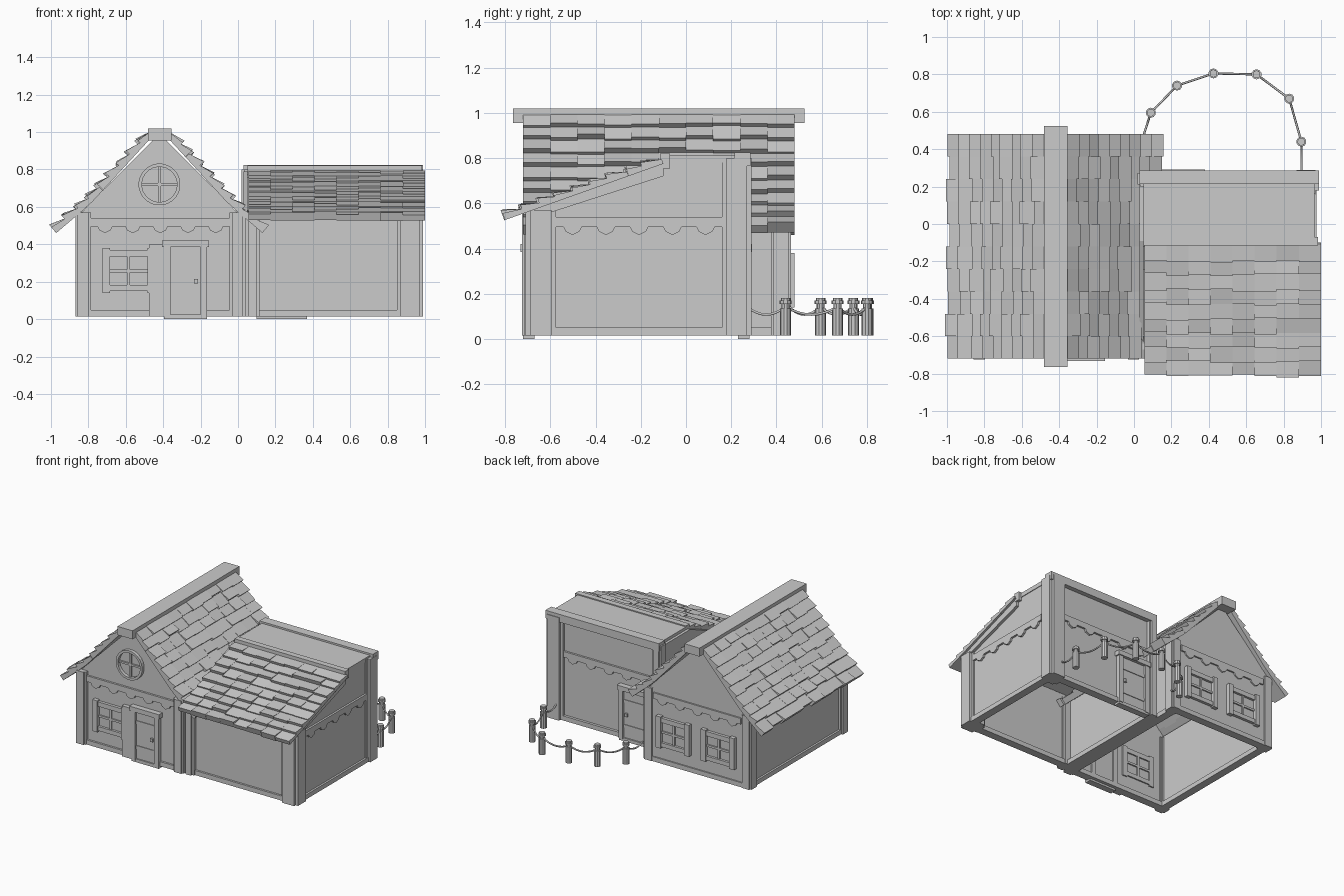
import bpy, bmesh, math, random
from mathutils import Vector

if "Cube" in bpy.data.objects:
    bpy.data.objects.remove(bpy.data.objects["Cube"])

random.seed(4)


# ---- helpers: parts are (verts, faces) pairs, joined into one named object ----
def prism(pts, axis, a, b):
    put = {'x': lambda p, t: (t, p[0], p[1]),
           'y': lambda p, t: (p[0], t, p[1]),
           'z': lambda p, t: (p[0], p[1], t)}[axis]
    n = len(pts)
    verts = [put(p, a) for p in pts] + [put(p, b) for p in pts]
    faces = [list(range(n)), list(range(n, 2 * n))]
    faces += [[i, (i + 1) % n, n + (i + 1) % n, n + i] for i in range(n)]
    return verts, faces


def box(x0, x1, y0, y1, z0, z1):
    return prism([(x0, y0), (x1, y0), (x1, y1), (x0, y1)], 'z', z0, z1)


def disc(cx, cy, r, n):
    return [(cx + r * math.cos(2 * math.pi * (i + .5) / n),
             cy + r * math.sin(2 * math.pi * (i + .5) / n)) for i in range(n)]


def build(name, parts):
    bm = bmesh.new()
    for verts, faces in parts:
        vs = [bm.verts.new(v) for v in verts]
        for f in faces:
            bm.faces.new([vs[i] for i in f])
    bmesh.ops.recalc_face_normals(bm, faces=bm.faces)
    me = bpy.data.meshes.new(name)
    bm.to_mesh(me)
    bm.free()
    ob = bpy.data.objects.new(name, me)
    bpy.context.collection.objects.link(ob)
    return ob


CX = -0.42                                            # ridge position of the main house
ROOF = [(0.03, 0.985), (0.37, 0.615), (0.54, 0.47)]   # underside, distance from ridge / z

# ---- walls (hollow, open below) ----
gable = [(CX - .42, .03), (CX + .42, .03), (CX + .42, .565), (CX + .36, .63),
         (CX, .99), (CX - .36, .63), (CX - .42, .565)]
build("main_front_wall", [prism(gable, 'y', -.69, -.66)])
build("main_back_wall", [prism(gable, 'y', .42, .45)])
build("main_side_walls", [box(-.84, -.81, -.68, .44, .03, .58),
                          box(-.03, 0, -.68, .44, .03, .58)])
side = [(-.66, .03), (.25, .03), (.25, .79), (-.09, .79), (-.66, .575)]
build("wing_right_wall", [prism(side, 'x', .93, .96)])
build("wing_left_gable", [prism([(-.66, .03), (.25, .03), (.25, .79), (-.09, .79), (-.66, .56)],
                                'x', .03, .05)])
build("wing_front_wall", [box(.03, .95, -.67, -.64, .03, .575)])
build("wing_back_wall", [box(.03, .95, .22, .25, .03, .79)])

# ---- ground beams ----
def ring(x0, x1, y0, y1, w):
    return [box(x0, x1, y0, y0 + w, .015, .05), box(x0, x1, y1 - w, y1, .015, .05),
            box(x0, x0 + w, y0, y1, .015, .05), box(x1 - w, x1, y0, y1, .015, .05)]

build("main_ground_beams", ring(-.855, .02, -.705, .46, .06))
build("wing_ground_beams", ring(.02, .975, -.685, .27, .06))


# ---- corner posts with stepped outer corner ----
def post(x0, x1, y0, y1, z, s):
    return [box(x0, x1, y0 + s, y1 - s, .015, z), box(x0 + s, x1 - s, y0, y1, .015, z)]

build("main_corner_posts", post(-.87, -.785, -.725, -.64, .57, .012)
      + post(-.045, .04, -.725, -.64, .57, .012)
      + post(-.87, -.785, .375, .465, .57, .012) + post(-.045, .04, .375, .465, .57, .012))
build("wing_corner_posts", post(.85, .99, -.71, -.575, .57, .02)
      + post(.85, .99, .16, .29, .8, .02)
      + post(.04, .115, -.71, -.62, .55, .015) + post(.02, .09, .2, .285, .8, .012))


# ---- scalloped trim boards ----
def scallops(a, b, n):
    pts = [(a, .54), (a, .495)]
    pitch = (b - a) / n
    for i in range(n):
        c = a + (i + .5) * pitch
        for dx, z in [(-.04, .495), (-.03, .475), (0, .46), (.03, .475), (.04, .495)]:
            pts.append((c + dx, z))
    return pts + [(b, .495), (b, .54)]

build("front_scallop_trim", [prism(scallops(-.785, -.045, 5), 'y', -.705, -.685)])
build("back_scallop_trim", [prism(scallops(-.785, -.045, 5), 'y', .445, .462)])
build("right_scallop_trim", [prism(scallops(-.575, .16, 5), 'x', .955, .975)])
build("wing_back_scallop_trim", [prism(scallops(.09, .85, 5), 'y', .245, .265)])


# ---- shingle roofs ----
def along(path, t):
    segs = [(Vector(p), Vector(q)) for p, q in zip(path, path[1:])]
    t *= sum((q - p).length for p, q in segs)
    for p, q in segs:
        l = (q - p).length
        if t <= l + 1e-6:
            return p + (q - p) * (t / l)
        t -= l
    return segs[-1][1]


def shingles(path, rows, axis, start, width, cols, thick, flip=None):
    parts = []
    for r in range(rows):
        a, b = along(path, r / rows), along(path, (r + 1) / rows)
        d = (b - a).normalized()
        n = Vector((-d.y, d.x))
        n = n if n.y > 0 else -n
        for c in range(cols):
            e = b + d * random.uniform(-.004, .016)
            th = thick + random.uniform(-.012, .008)
            prof = [a, e, e + n * th, a + n * thick * .5]
            prof = [(flip(p.x), p.y) if flip else (p.x, p.y) for p in prof]
            parts.append(prism(prof, axis, start + c * width, start + (c + 1) * width))
    return parts

for nm, sgn in (("left", -1), ("right", 1)):
    build("main_roof_shingles_" + nm,
          shingles(ROOF, 9, 'y', -.72, .12, 10, .052, lambda d, s=sgn: CX + s * d))
build("main_ridge_beam", [box(-.482, -.355, -.765, .525, .955, 1.02)])
LEAN = [(-.1, .775), (-.795, .528)]
build("wing_roof_shingles", shingles(LEAN, 9, 'x', .055, .118, 8, .042))
build("wing_rake_board", [prism([(-.1, .72), (-.1, .78), (-.69, .57), (-.69, .53)],
                                'x', .945, .982)])

# ---- flat roof of the wing ----
build("flat_roof", [box(.05, .965, -.1, .25, .78, .812)])
build("flat_roof_beams", [box(.03, .988, .215, .285, .765, .825),
                          box(.05, .985, -.115, -.07, .755, .82)])


# ---- windows and doors; f is the wall face, o the outward direction along y ----
def yb(x0, x1, f, o, d0, d1, z0, z1):
    a, b = sorted((f + o * d0, f + o * d1))
    return box(x0, x1, a, b, z0, z1)


def window(name, cx, f, o):
    parts = [yb(cx - .105, cx + .105, f, o, -.01, .004, .16, .36)]
    for s in (-1, 1):
        c = cx + s * .12
        parts.append(yb(c - .02, c + .02, f, o, -.04, .03, .14, .38))
    parts += [yb(cx - .105, cx + .105, f, o, -.04, .022, .335, .37),
              yb(cx - .105, cx + .105, f, o, -.04, .022, .15, .182),
              yb(cx - .008, cx + .008, f, o, -.04, .014, .17, .345),
              yb(cx - .105, cx + .105, f, o, -.04, .014, .25, .266)]
    build(name, parts)

window("front_window", -.585, -.69, -1)
window("back_window_right", -.22, .45, 1)
window("back_window_left", -.6, .45, 1)


def door(name, x0, x1, f, o, knob):
    w = .035
    parts = [yb(x0, x0 + w, f, o, -.04, .035, .015, .4), yb(x1 - w, x1, f, o, -.04, .035, .015, .4),
             yb(x0 - .01, x1 + .01, f, o, -.04, .042, .385, .42),
             yb(x0 + w, x1 - w, f, o, -.03, .02, .02, .39),
             yb(x0, x1, f, o, -.02, .03, 0, .025),
             yb(knob - .01, knob + .01, f, o, .015, .034, .19, .215)]
    for z in (.1, .29):
        parts.append(yb(x0 + w, x1 - w, f, o, 0, .025, z, z + .025))
    build(name, parts)

door("front_door", -.395, -.165, -.69, -1, -.225)
build("front_door_side_panel", [box(-.475, -.385, -.722, -.67, .015, .4)])
door("back_door", .1, .37, .25, 1, .31)

# ---- round gable window ----
N = 24
rim, hole = disc(CX, .72, .112, N), disc(CX, .72, .094, N)
round_parts = []
for i in range(N):
    j = (i + 1) % N
    round_parts.append(prism([rim[i], rim[j], hole[j], hole[i]], 'y', -.715, -.685))
round_parts += [box(CX - .007, CX + .007, -.703, -.685, .625, .815),
                box(CX - .094, CX + .094, -.703, -.685, .713, .727)]
build("round_window", round_parts)

# ---- rope fence ----
spots = [(.09, .595), (.23, .74), (.425, .805), (.655, .8), (.83, .67), (.895, .44)]
fence = []
for x, y in spots:
    for r, z0, z1 in [(.024, .015, .135), (.018, .135, .155), (.027, .155, .17), (.021, .17, .181)]:
        fence.append(prism(disc(x, y, r, 10), 'z', z0, z1))
build("fence_posts", fence)

cu = bpy.data.curves.new("fence_rope", 'CURVE')
cu.dimensions = '3D'
cu.bevel_depth = .006
cu.bevel_resolution = 1
line = [(.045, .455)] + spots + [(.895, .27)]
for (xa, ya), (xb, yb_) in zip(line, line[1:]):
    sp = cu.splines.new('POLY')
    sp.points.add(8)
    for i, p in enumerate(sp.points):
        t = i / 8
        p.co = (xa + (xb - xa) * t, ya + (yb_ - ya) * t, .143 - .14 * t * (1 - t), 1)
bpy.context.collection.objects.link(bpy.data.objects.new("fence_rope", cu))
